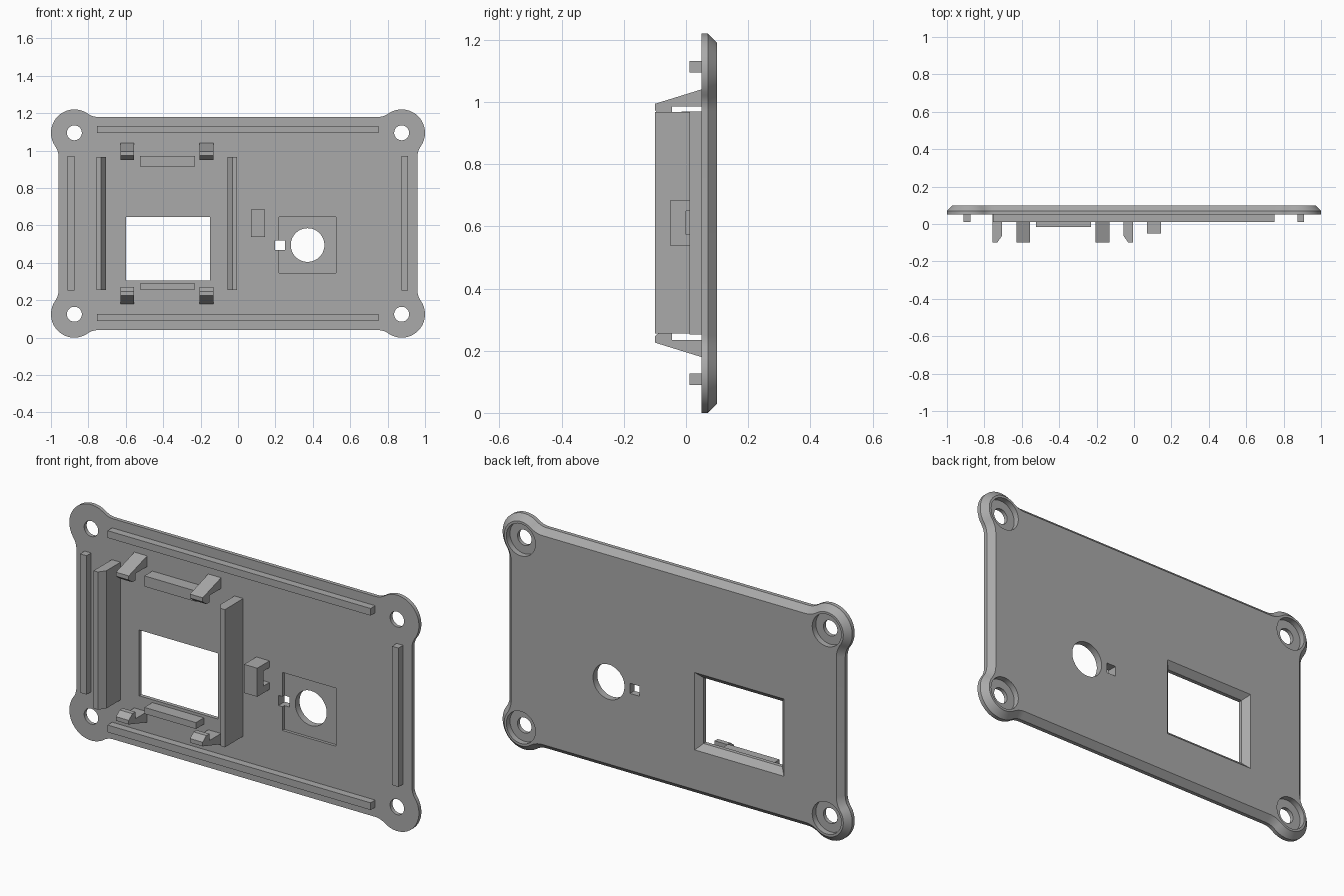
import bpy, bmesh, math
from math import cos, sin, pi

cube = bpy.data.objects.get("Cube")
if cube:
    bpy.data.objects.remove(cube, do_unlink=True)

grey = bpy.data.materials.new("mid grey")
grey.use_nodes = True
COLOR = (0.40, 0.40, 0.40, 1)
grey.diffuse_color = COLOR
grey.node_tree.nodes["Principled BSDF"].inputs["Base Color"].default_value = COLOR

MID_Z = 0.61
FRONT, STEP, BACK = 0.05, 0.07, 0.10   # depth of front face, chamfer start, back face


def loft(name, rings):
    """Closed solid through matching rings of points."""
    bm = bmesh.new()
    loops = [[bm.verts.new(p) for p in ring] for ring in rings]
    n = len(loops[0])
    for a, b in zip(loops, loops[1:]):
        for i in range(n):
            j = (i + 1) % n
            bm.faces.new((a[i], a[j], b[j], b[i]))
    bm.faces.new(loops[0])
    bm.faces.new(loops[-1])
    bmesh.ops.recalc_face_normals(bm, faces=bm.faces)
    mesh = bpy.data.meshes.new(name)
    bm.to_mesh(mesh)
    bm.free()
    mesh.materials.append(grey)
    obj = bpy.data.objects.new(name, mesh)
    bpy.context.collection.objects.link(obj)
    return obj


def rect(x0, x1, z0, z1, y, grow=0):
    return [(x0 - grow, y, z0 - grow), (x1 + grow, y, z0 - grow),
            (x1 + grow, y, z1 + grow), (x0 - grow, y, z1 + grow)]


def box(name, x0, x1, z0, z1, y0, y1=FRONT + 0.005):
    return loft(name, [rect(x0, x1, z0, z1, y) for y in (y0, y1)])


def circle(x, z, r, y, n=48):
    return [(x + r * cos(2 * pi * i / n), y, z + r * sin(2 * pi * i / n)) for i in range(n)]


def side_prism(name, x0, x1, profile):
    return loft(name, [[(x, y, z) for y, z in profile] for x in (x0, x1)])


def cut(target, cutter):
    cutter.hide_render = True
    mod = target.modifiers.new("cut", "BOOLEAN")
    mod.operation, mod.solver, mod.object = "DIFFERENCE", "EXACT", cutter
    bpy.context.view_layer.objects.active = target
    bpy.ops.object.modifier_apply(modifier=mod.name)
    bpy.data.objects.remove(cutter, do_unlink=True)


# Plate outline: round corner lobes blended into straight edges
LOBE_X, LOBE_Z, LOBE_R, EDGE, FILLET = 0.875, 0.485, 0.125, 0.085, 0.09


def outline(inset, y):
    r, edge, fil = LOBE_R - inset, EDGE - inset, FILLET + inset
    dv = edge + fil
    du = math.sqrt((r + fil) ** 2 - dv ** 2)
    end = math.atan2(-dv, du)
    half = []
    for i in range(9):
        a = -pi / 2 + (end + pi / 2) * i / 8
        half.append((-du + fil * cos(a), dv + fil * sin(a)))
    for i in range(1, 15):
        a = end + pi + (pi / 4 - end - pi) * i / 14
        half.append((r * cos(a), r * sin(a)))
    corner = half + [(v, u) for u, v in reversed(half[:-1])]
    pts = []
    for sx, sz in ((1, 1), (1, -1), (-1, -1), (-1, 1)):
        for u, v in corner if sx == sz else reversed(corner):
            pts.append((sx * (LOBE_X + u), y, MID_Z + sz * (LOBE_Z + v)))
    return pts


plate = loft("cover_plate", [outline(0, FRONT), outline(0, STEP), outline(0.03, BACK)])

# Counterbored screw holes
for sx in (-1, 1):
    for sz in (-1, 1):
        steps = ((0.04, 0.04), (0.04, STEP), (0.083, STEP), (0.083, 0.12))
        cut(plate, loft("screw_cutter", [circle(sx * LOBE_X, MID_Z + sz * LOBE_Z, r, y)
                                         for r, y in steps]))

# Display window, flared towards the back
cut(plate, loft("window_cutter", [rect(-0.60, -0.15, 0.305, 0.645, y, g)
                                  for y, g in ((0.03, 0), (STEP, 0), (0.11, 0.04))]))
# Shallow square recess with a round opening and a small square opening
cut(plate, box("recess_cutter", 0.22, 0.525, 0.345, 0.645, 0.03, 0.065))
cut(plate, loft("round_cutter", [circle(0.372, 0.495, 0.09, y) for y in (0.03, 0.12)]))
cut(plate, box("square_cutter", 0.197, 0.25, 0.468, 0.52, 0.03, 0.12))

bpy.ops.object.select_all(action="DESELECT")
plate.select_set(True)
bpy.context.view_layer.objects.active = plate
bpy.ops.object.shade_smooth_by_angle(angle=math.radians(25))

# Stiffening ribs around the border
for label, z in (("top", 1.095), ("bottom", 0.09)):
    box(label + "_rib", -0.755, 0.75, z, z + 0.037, 0.012)
for label, x in (("right", -0.912), ("left", 0.873)):
    box(label + "_rib", x, x + 0.037, 0.252, 0.97, 0.012)

# Tall display guides with a bevelled inner lip
for label, outer, s in (("right", -0.757, 1), ("left", -0.005, -1)):
    section = ((0, FRONT + 0.005), (0, -0.1), (0.025, -0.1), (0.05, -0.065), (0.05, FRONT + 0.005))
    loft(label + "_display_guide",
         [[(outer + s * u, y, z) for u, y in section] for z in (0.255, 0.967)])

# Snap clips above and below the display
CLIP = ((0.055, 0.178), (-0.1, 0.226), (-0.1, 0.247), (-0.07, 0.27),
        (-0.045, 0.27), (-0.045, 0.235), (0.055, 0.235))
for side, x0 in (("right", -0.628), ("left", -0.205)):
    side_prism(side + "_bottom_clip", x0, x0 + 0.073, CLIP)
    side_prism(side + "_top_clip", x0, x0 + 0.073, [(y, 2 * MID_Z - z) for y, z in CLIP])

# Display stops
box("top_display_stop", -0.525, -0.23, 0.915, 0.97, -0.015)
box("bottom_display_stop", -0.525, -0.23, 0.257, 0.29, -0.015)

# Cable bridge with a tunnel against the plate
side_prism("cable_bridge", 0.07, 0.145,
           ((0.055, 0.537), (-0.05, 0.537), (-0.05, 0.685), (0.055, 0.685),
            (0.055, 0.65), (0, 0.65), (0, 0.573), (0.055, 0.573)))
